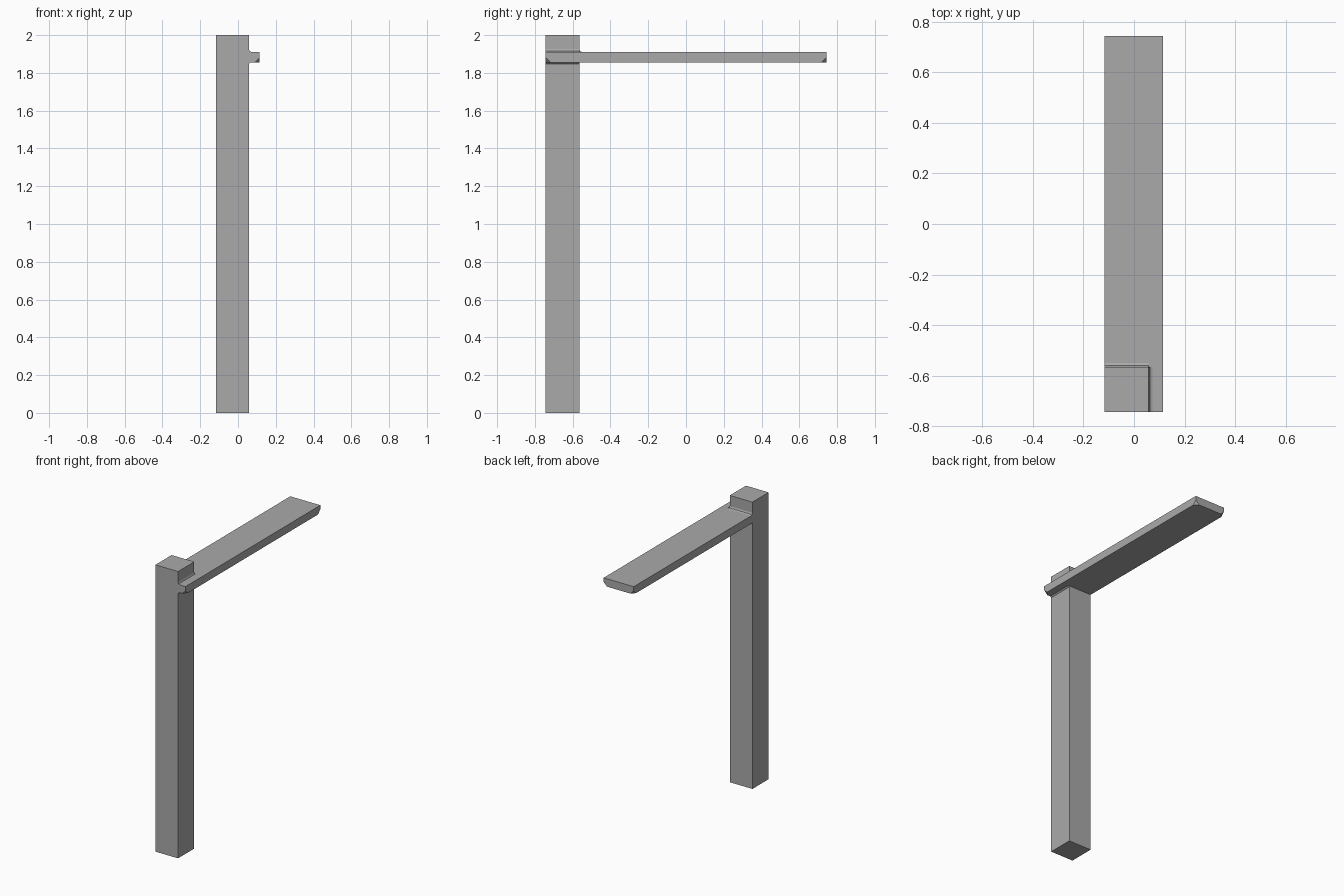
import bpy, bmesh
from mathutils import Vector

cube = bpy.data.objects.get("Cube")
if cube:
    bpy.data.objects.remove(cube, do_unlink=True)

# Main dimensions
LEFT, POST_SIDE, ARM_SIDE = -0.117, 0.058, 0.115
FRONT, POST_BACK, ARM_BACK = -0.743, -0.565, 0.743
ARM_LOW, ARM_TOP, HEIGHT = 1.855, 1.91, 2.0
FILLET, CUT = 0.016, 0.026

grey = bpy.data.materials.new("plain grey")
grey.use_nodes = True
colour = (0.4, 0.4, 0.4, 1)
grey.diffuse_color = colour
grey.node_tree.nodes["Principled BSDF"].inputs["Base Color"].default_value = colour


def prism(name, points, direction, corners=()):
    """Extrude a closed outline and clip the chosen corners."""
    bm = bmesh.new()
    face = bm.faces.new([bm.verts.new(p) for p in points])
    ext = bmesh.ops.extrude_face_region(bm, geom=[face])
    moved = [v for v in ext["geom"] if isinstance(v, bmesh.types.BMVert)]
    bmesh.ops.translate(bm, verts=moved, vec=direction)
    picked = [v for v in bm.verts if any((v.co - Vector(c)).length < 0.001 for c in corners)]
    if picked:
        bmesh.ops.bevel(bm, geom=picked, offset=CUT, offset_type='OFFSET',
                        segments=1, affect='VERTICES')
    bmesh.ops.recalc_face_normals(bm, faces=bm.faces)
    mesh = bpy.data.meshes.new(name)
    bm.to_mesh(mesh)
    bm.free()
    mesh.materials.append(grey)
    obj = bpy.data.objects.new(name, mesh)
    bpy.context.collection.objects.link(obj)
    return obj


# Upright post with the arm's side lip and its small fillets
outline = [(LEFT, 0), (POST_SIDE, 0),
           (POST_SIDE, ARM_LOW - FILLET / 2), (POST_SIDE + FILLET / 2, ARM_LOW),
           (ARM_SIDE, ARM_LOW), (ARM_SIDE, ARM_TOP),
           (POST_SIDE + FILLET, ARM_TOP), (POST_SIDE + FILLET * 0.3, ARM_TOP + FILLET * 0.3),
           (POST_SIDE, ARM_TOP + FILLET),
           (POST_SIDE, HEIGHT), (LEFT, HEIGHT)]
prism("post", [(x, FRONT, z) for x, z in outline], (0, POST_BACK - FRONT, 0),
      [(ARM_SIDE, FRONT, ARM_LOW)])

# Long flat arm reaching backwards
section = [(LEFT, ARM_LOW), (ARM_SIDE, ARM_LOW), (ARM_SIDE, ARM_TOP), (LEFT, ARM_TOP)]
prism("arm", [(x, POST_BACK, z) for x, z in section], (0, ARM_BACK - POST_BACK, 0),
      [(x, ARM_BACK, ARM_LOW) for x in (LEFT, ARM_SIDE)])

# Fillet where the arm's top meets the back of the post
wedge = [(0, 0), (FILLET, 0), (FILLET * 0.3, FILLET * 0.3), (0, FILLET)]
prism("back_fillet", [(LEFT, POST_BACK + y, ARM_TOP + z) for y, z in wedge],
      (POST_SIDE - LEFT, 0, 0))
